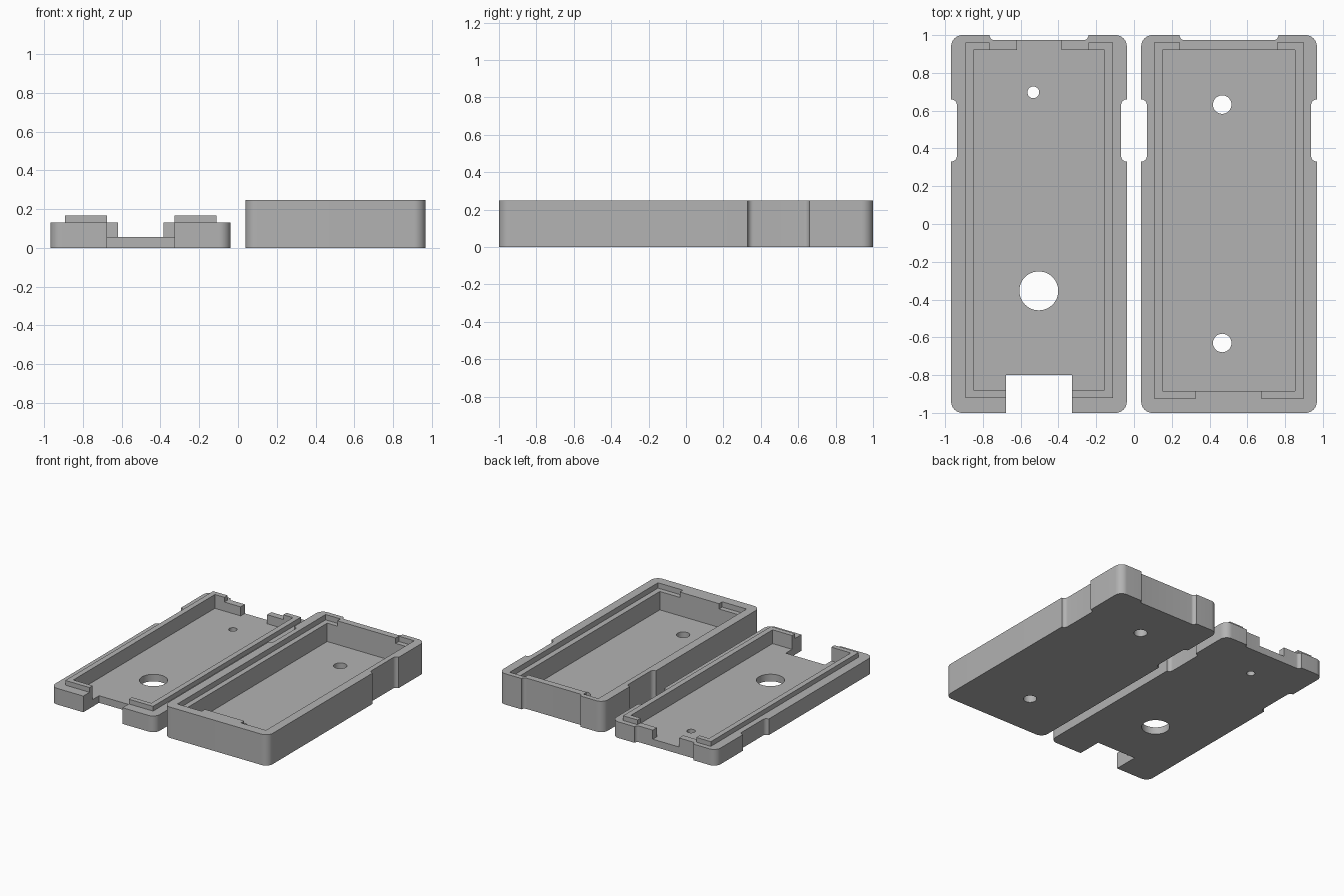
import bpy, bmesh, math

cube = bpy.data.objects.get("Cube")
if cube:
    bpy.data.objects.remove(cube, do_unlink=True)

grey = bpy.data.materials.new("plain_grey")
grey.use_nodes = True
grey.diffuse_color = (0.45, 0.45, 0.45, 1)
grey.node_tree.nodes["Principled BSDF"].inputs["Base Color"].default_value = grey.diffuse_color

FLOOR = 0.057


def arc(cx, cy, r, start, end, steps=10):
    angles = [math.radians(start + (end - start) * i / steps) for i in range(steps + 1)]
    return [(cx + r * math.cos(a), cy + r * math.sin(a)) for a in angles]


def prism(name, outline, z0, z1):
    bm = bmesh.new()
    face = bm.faces.new([bm.verts.new((x, y, z0)) for x, y in outline])
    top = bmesh.ops.extrude_face_region(bm, geom=[face])["geom"]
    verts = [v for v in top if isinstance(v, bmesh.types.BMVert)]
    bmesh.ops.translate(bm, vec=(0, 0, z1 - z0), verts=verts)
    bmesh.ops.recalc_face_normals(bm, faces=bm.faces)
    mesh = bpy.data.meshes.new(name)
    bm.to_mesh(mesh)
    bm.free()
    mesh.materials.append(grey)
    obj = bpy.data.objects.new(name, mesh)
    bpy.context.collection.objects.link(obj)
    return obj


def box(x0, x1, y0, y1, z0, z1):
    return prism("block", [(x0, y0), (x1, y0), (x1, y1), (x0, y1)], z0, z1)


def hole(x, y, r):
    return prism("hole", arc(x, y, r, 0, 360, 48)[:-1], -0.1, 0.5)


def combine(target, tool, operation="DIFFERENCE"):
    mod = target.modifiers.new("combine", "BOOLEAN")
    mod.operation, mod.solver, mod.object = operation, "EXACT", tool
    graph = bpy.context.evaluated_depsgraph_get()
    mesh = bpy.data.meshes.new_from_object(target.evaluated_get(graph))
    target.modifiers.clear()
    target.data = mesh
    bpy.data.objects.remove(tool, do_unlink=True)


def shell(name, cx, height):
    # Rounded rectangle with grip notches on both sides and the back
    half = (arc(0.405, -0.94, 0.06, -90, 0)
            + arc(0.465, 0.36, 0.03, 270, 180) + arc(0.465, 0.63, 0.03, 180, 90)
            + arc(0.405, 0.94, 0.06, 0, 90) + arc(0.235, 1.0, 0.027, 0, -90))
    outline = half + [(-x, y) for x, y in reversed(half)]
    return prism(name, [(cx + x, y) for x, y in outline], 0, height)


def finish(obj):
    bpy.ops.object.select_all(action="DESELECT")
    obj.select_set(True)
    bpy.context.view_layer.objects.active = obj
    bpy.ops.object.shade_smooth_by_angle(angle=math.radians(30))


# Shallow lid with a raised lip, interrupted at the back
lid = shell("case_lid", -0.503, 0.13)
lip = box(-0.893, -0.112, -0.92, 0.96, 0.09, 0.168)
combine(lip, box(-0.765, -0.24, 0.85, 1.1, 0.05, 0.3))
combine(lid, lip, "UNION")
lid_cuts = [
    box(-0.85, -0.155, -0.88, 0.92, FLOOR, 0.4),    # cavity
    box(-0.677, -0.328, -1.1, -0.8, -0.1, 0.4),     # front cut-out
    box(-0.62, -0.385, 0.8, 1.1, FLOOR, 0.4),       # back wall gap
    hole(-0.533, 0.697, 0.031),
    hole(-0.504, -0.354, 0.103),
]
for cut in lid_cuts:
    combine(lid, cut)
finish(lid)

# Deep base with a stepped rim, filled at the front and back middle
base = shell("case_base", 0.503, 0.248)
step = box(0.108, 0.897, -0.925, 0.96, 0.205, 0.4)
combine(step, box(0.325, 0.675, -1.1, -0.86, 0.1, 0.5))
combine(step, box(0.24, 0.76, 0.89, 1.1, 0.1, 0.5))
base_cuts = [
    box(0.15, 0.853, -0.885, 0.92, FLOOR, 0.45),    # cavity
    step,
    hole(0.467, 0.632, 0.049),
    hole(0.467, -0.63, 0.049),
]
for cut in base_cuts:
    combine(base, cut)
finish(base)
